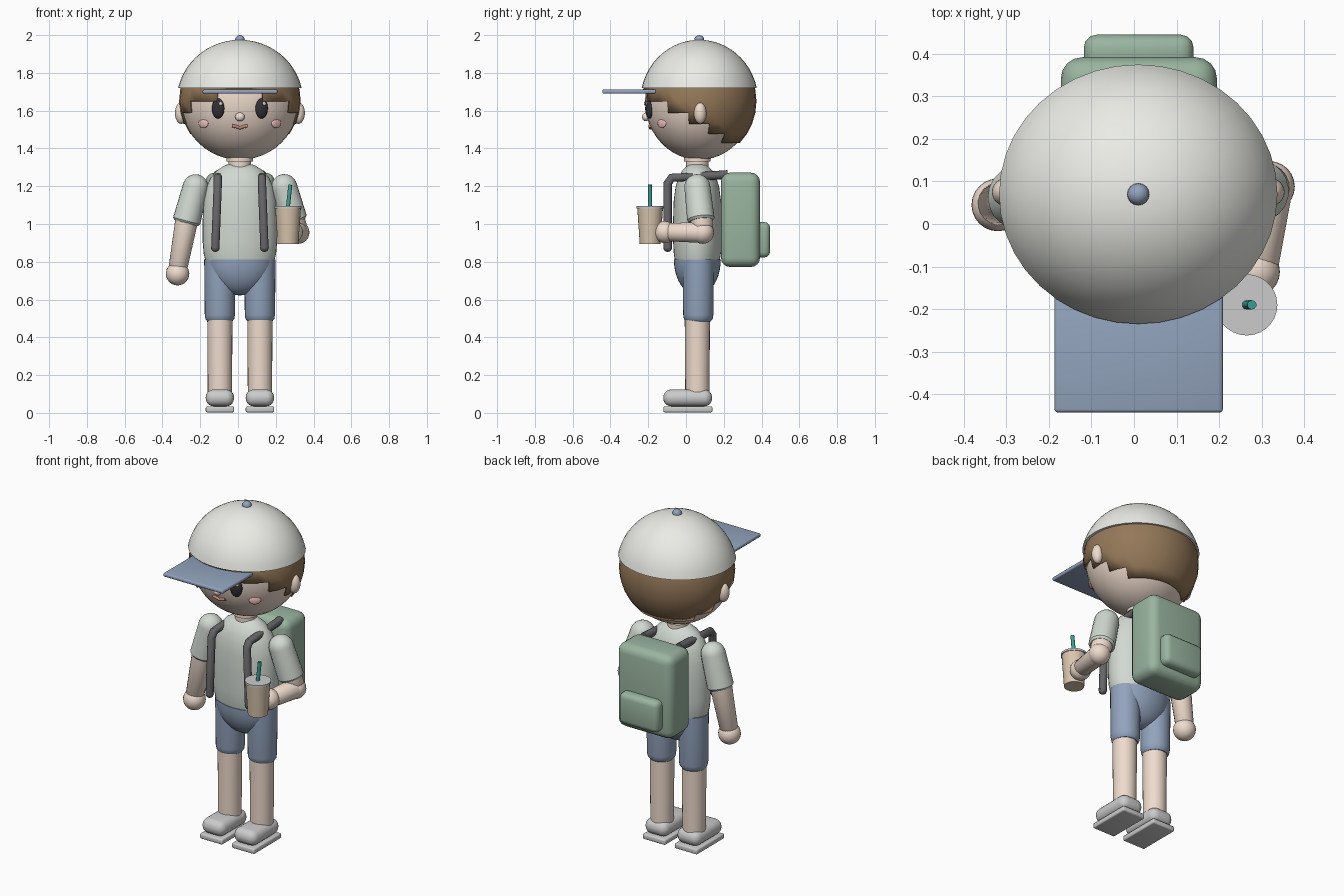
import bpy, bmesh, math
from mathutils import Vector

if "Cube" in bpy.data.objects:
    bpy.data.objects.remove(bpy.data.objects["Cube"])

CX, CY, HZ = 0.01, 0.07, 1.65      # body centre line, head centre
MATS = {}
COLORS = dict(skin=(.86, .71, .61), shirt=(.64, .69, .64), denim=(.29, .37, .51),
              hair=(.30, .19, .10), cap=(.83, .83, .79), black=(.03, .03, .035),
              green=(.32, .46, .35), strap=(.13, .13, .14), blush=(.86, .53, .50),
              lips=(.55, .24, .19), cup=(.69, .56, .42), straw=(.05, .34, .29),
              white=(.95, .95, .95), nose=(.88, .75, .64))


def finish(o, color=None, angle=40):
    if color:
        if color not in MATS:
            MATS[color] = bpy.data.materials.new(color)
            MATS[color].diffuse_color = (*COLORS[color], 1)
        o.data.materials.append(MATS[color])
    bpy.ops.object.select_all(action='DESELECT')
    o.select_set(True)
    bpy.context.view_layer.objects.active = o
    bpy.ops.object.shade_smooth_by_angle(angle=math.radians(angle))
    return o


def from_bm(name, bm):
    bmesh.ops.recalc_face_normals(bm, faces=bm.faces)
    me = bpy.data.meshes.new(name)
    bm.to_mesh(me)
    bm.free()
    o = bpy.data.objects.new(name, me)
    bpy.context.collection.objects.link(o)
    return o


def ball(name, loc, size, color, rot=0, seg=24, rings=16):
    bm = bmesh.new()
    bmesh.ops.create_uvsphere(bm, u_segments=seg, v_segments=rings, radius=1)
    bmesh.ops.scale(bm, vec=size, verts=bm.verts)
    o = from_bm(name, bm)
    o.location, o.rotation_euler.z = loc, rot
    return finish(o, color)


def box(name, lo, hi, bevel, color=None, seg=3):
    bm = bmesh.new()
    bmesh.ops.create_cube(bm, size=1)
    bmesh.ops.scale(bm, vec=[b - a for a, b in zip(lo, hi)], verts=bm.verts)
    bmesh.ops.bevel(bm, geom=bm.edges[:], offset=bevel, segments=seg, profile=.5, affect='EDGES')
    o = from_bm(name, bm)
    o.location = [(a + b) / 2 for a, b in zip(lo, hi)]
    return finish(o, color)


def lathe(name, profile, loc, color=None, axis=(0, 0, 1), sy=1, seg=28):
    """Revolve (radius, height) points around an axis starting at loc."""
    bm = bmesh.new()
    rows = []
    for r, z in profile:
        n = 1 if r == 0 else seg
        rows.append([bm.verts.new((r * math.cos(2 * math.pi * i / seg),
                                   sy * r * math.sin(2 * math.pi * i / seg), z)) for i in range(n)])
    for a, b in zip(rows, rows[1:]):
        for i in range(seg):
            j = (i + 1) % seg
            vs = [a[i % len(a)], a[j % len(a)], b[j % len(b)], b[i % len(b)]]
            bm.faces.new(list(dict.fromkeys(vs)))
    o = from_bm(name, bm)
    o.location = loc
    o.rotation_mode = 'QUATERNION'
    o.rotation_quaternion = Vector((0, 0, 1)).rotation_difference(Vector(axis))
    return finish(o, color)


def limb(name, a, b, r1, r2, color, cap=0):
    """Tapered limb from a to b, with a round start if cap is set."""
    d = Vector(b) - Vector(a)
    L = d.length
    start = [(r1 * math.sin(t), -r1 * math.cos(t)) for t in
             [math.pi / 2 * k / 7 for k in range(8)]] if cap else [(0, 0), (r1, 0)]
    end = [(r2, L - .012), (r2 - .01, L), (0, L)]
    return lathe(name, start + end, a, color, d, seg=20)


def tube(name, pts, r, color):
    cu = bpy.data.curves.new(name, 'CURVE')
    cu.dimensions, cu.bevel_depth, cu.bevel_resolution, cu.use_fill_caps = '3D', r, 3, True
    s = cu.splines.new('POLY')
    s.points.add(len(pts) - 1)
    for p, c in zip(s.points, pts):
        p.co = (*c, 1)
    o = bpy.data.objects.new(name, cu)
    bpy.context.collection.objects.link(o)
    bpy.ops.object.select_all(action='DESELECT')
    o.select_set(True)
    bpy.context.view_layer.objects.active = o
    bpy.ops.object.convert(target='MESH')
    return finish(bpy.context.object, color)


def face_y(x, z):
    return CY - .287 * math.sqrt(1 - (x / .312) ** 2 - ((z - HZ) / .31) ** 2)


# head and neck
ball("head", (CX, CY, HZ), (.312, .287, .31), "skin", seg=40, rings=24)
lathe("neck", [(0, 0), (.06, 0), (.06, .06), (.07, .062), (.07, .12), (0, .12)], (CX, .06, 1.27), "skin")

# hair shell with a stepped lower edge
bm = bmesh.new()
bmesh.ops.create_uvsphere(bm, u_segments=32, v_segments=16, radius=1)
steps = [(22.5, 1.70), (56, 1.65), (79, 1.59), (101, 1.53), (124, 1.475), (181, 1.427)]
drop = []
for f in bm.faces:
    c = f.calc_center_median()
    ang = abs(math.degrees(math.atan2(c.x, -c.y)))
    low = next(z for a, z in steps if ang < a)
    if HZ + .31 * c.z < low:
        drop.append(f)
bmesh.ops.delete(bm, geom=drop, context='FACES')
bmesh.ops.scale(bm, vec=(.322, .303, .313), verts=bm.verts)
hair = from_bm("hair", bm)
hair.location = (CX, CY, HZ)
m = hair.modifiers.new("thickness", 'SOLIDIFY')
m.thickness, m.offset = .012, -1
finish(hair, "hair")

# cap: dome, peak and button
a0 = math.asin(.07 / .325)
arc = [a0 + (math.pi / 2 - a0) * k / 12 for k in range(12)]
lathe("cap_dome", [(.30, .07)] + [(.335 * math.cos(a), .325 * math.sin(a)) for a in arc] + [(0, .325)],
      (CX, CY, HZ), "cap", sy=.932, seg=40)
box("cap_peak", (-.187, -.443, 1.69), (.209, -.155, 1.712), .008, "denim")
ball("cap_button", (CX, CY, 1.974), (.026, .026, .026), "denim", seg=16, rings=10)

# face
for s, side in ((-1, "right"), (1, "left")):
    x = s * .115
    ball(side + "_ear", (CX + s * .31, .075, 1.587), (.034, .033, .057), "skin")
    ball(side + "_eye", (CX + x, face_y(x, 1.612), 1.612), (.034, .02, .054), "black", s * .3)
    hx = x + .013
    ball(side + "_eye_glint", (CX + hx, face_y(hx, 1.637) - .016, 1.637), (.010, .006, .011),
         "white", seg=12, rings=8)
    x = s * .193
    ball(side + "_cheek", (CX + x, face_y(x, 1.533), 1.533), (.033, .009, .025), "blush", s * .7)
ball("nose", (CX, face_y(0, 1.567) - .006, 1.567), (.025, .02, .023), "nose")
tube("mouth", [(CX + x, face_y(x, z) - .002, z) for x, z in
     ((-.04, 1.52), (-.02, 1.516), (0, 1.508), (.02, 1.516), (.04, 1.52))], .009, "lips")

# shirt body and shorts
lathe("shirt_body", [(0, 0), (.182, 0), (.192, .04), (.197, .1), (.197, .22), (.192, .32), (.178, .39),
                     (.155, .44), (.12, .48), (.075, .508), (.06, .51), (0, .51)],
      (CX, .06, .805), "shirt", sy=.65, seg=36)
arc = [math.pi / 2 * k / 10 for k in range(1, 11)]
lathe("shorts_hips", [(0, -.19)] + [(.18 * math.sin(a), -.19 * math.cos(a)) for a in arc] + [(0, 0)],
      (CX, .06, .812), "denim", sy=.69, seg=36)

# legs and shoes
for s, side in ((-1, "right"), (1, "left")):
    x = CX + s * .106
    lathe(side + "_shorts_leg", [(0, 0), (.066, 0), (.076, .012), (.08, .035), (.083, .327), (0, .327)],
          (x, .065, .485), "denim")
    lathe(side + "_leg", [(0, 0), (.064, 0), (.067, .42), (0, .42)], (x, .06, .09), "skin", seg=24)
    box(side + "_shoe_upper", (x - .075, -.12, .035), (x + .075, .138, .124), .042, seg=5)
    box(side + "_shoe_sole", (x - .075, -.12, .003), (x + .075, .14, .034), .008)

# right arm hanging
limb("right_sleeve", (-.225, .063, 1.195), (-.275, .063, 1.005), .068, .074, "shirt", 1)
limb("right_forearm", (-.268, .06, 1.04), (-.32, .047, .755), .062, .05, "skin")
ball("right_hand", (-.32, .045, .737), (.062, .062, .062), "skin")

# left arm bent forward
limb("left_sleeve", (.245, .06, 1.195), (.297, .08, 1.015), .069, .073, "shirt", 1)
limb("left_upper_arm", (.29, .08, 1.04), (.318, .088, .955), .06, .056, "skin")
ball("left_elbow", (.318, .088, .955), (.06, .06, .06), "skin")
limb("left_forearm", (.318, .088, .955), (.29, -.11, .957), .056, .048, "skin")
ball("left_hand", (.285, -.112, .957), (.058, .058, .058), "skin")

# drink cup
lathe("cup", [(0, 0), (.055, 0), (.068, .19), (0, .19)], (.265, -.19, .895), "cup")
lathe("cup_lid", [(0, 0), (.072, 0), (.072, .012), (0, .012)], (.265, -.19, 1.083))
tube("drinking_straw", [(.255, -.19, 1.0), (.277, -.19, 1.208)], .011, "straw")

# backpack with pocket and straps
box("backpack", (-.172, .185, .772), (.195, .392, 1.272), .05, "green", 4)
box("backpack_pocket", (-.118, .36, .823), (.14, .445, 1.01), .03, "green")
for s, side in ((-1, "right"), (1, "left")):
    path = [(CX + s * a, y, z) for a, y, z in
            ((.13, -.097, .875), (.117, -.097, 1.215), (.117, -.075, 1.245), (.117, .05, 1.25),
             (.117, .22, 1.262))]
    tube(side + "_strap", path, .023, "strap")
    ball(side + "_strap_end", path[0], (.023, .023, .023), "strap", seg=12, rings=8)

for m in bpy.data.materials:
    if m.users and not m.is_grease_pencil:
        m.use_nodes = True
        m.node_tree.nodes["Principled BSDF"].inputs["Base Color"].default_value = m.diffuse_color
